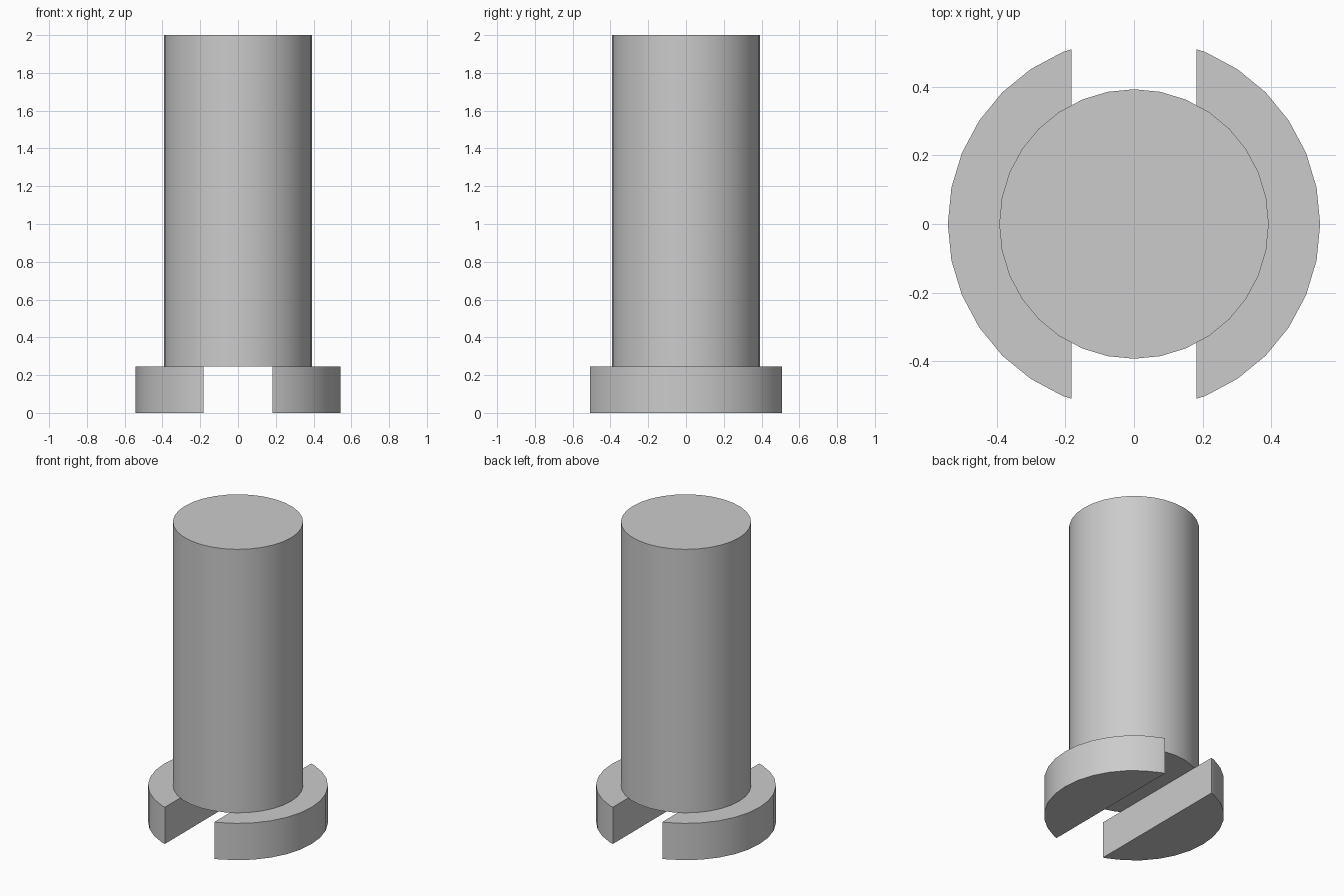
import bpy
import bmesh
from mathutils import Vector

SIDES = 32
HEAD_RADIUS, HEAD_HEIGHT = 0.543, 0.245
SHAFT_RADIUS, TOTAL_HEIGHT = 0.393, 2.0
SLOT_HALF_WIDTH = 0.183

cube = bpy.data.objects.get("Cube")
if cube:
    bpy.data.objects.remove(cube, do_unlink=True)

# Single plain grey
grey = bpy.data.materials.new("plain grey")
grey.use_nodes = True
colour = (0.6, 0.6, 0.6, 1)
grey.diffuse_color = colour
grey.node_tree.nodes["Principled BSDF"].inputs["Base Color"].default_value = colour


def cylinder(name, radius, bottom, top, keep_side=0):
    """Upright cylinder; keep_side of +1 or -1 keeps only that side of the slot."""
    bm = bmesh.new()
    bmesh.ops.create_cone(bm, cap_ends=True, segments=SIDES, radius1=radius,
                          radius2=radius, depth=top - bottom)
    bmesh.ops.translate(bm, verts=bm.verts, vec=(0, 0, (top + bottom) / 2))
    if keep_side:
        bmesh.ops.bisect_plane(bm, geom=bm.verts[:] + bm.edges[:] + bm.faces[:],
                               plane_co=(keep_side * SLOT_HALF_WIDTH, 0, 0),
                               plane_no=Vector((keep_side, 0, 0)), clear_inner=True)
        bmesh.ops.holes_fill(bm, edges=[e for e in bm.edges if e.is_boundary])
        bmesh.ops.recalc_face_normals(bm, faces=bm.faces)
    mesh = bpy.data.meshes.new(name)
    bm.to_mesh(mesh)
    bm.free()
    mesh.materials.append(grey)
    obj = bpy.data.objects.new(name, mesh)
    bpy.context.collection.objects.link(obj)
    bpy.ops.object.select_all(action="DESELECT")
    obj.select_set(True)
    bpy.context.view_layer.objects.active = obj
    bpy.ops.object.shade_smooth_by_angle()
    return obj


# Shaft standing on the slotted head
cylinder("shaft", SHAFT_RADIUS, HEAD_HEIGHT, TOTAL_HEIGHT)

# Two halves of the head, either side of the slot
for side, label in ((1, "left"), (-1, "right")):
    cylinder(f"head_{label}_half", HEAD_RADIUS, 0, HEAD_HEIGHT, side)
